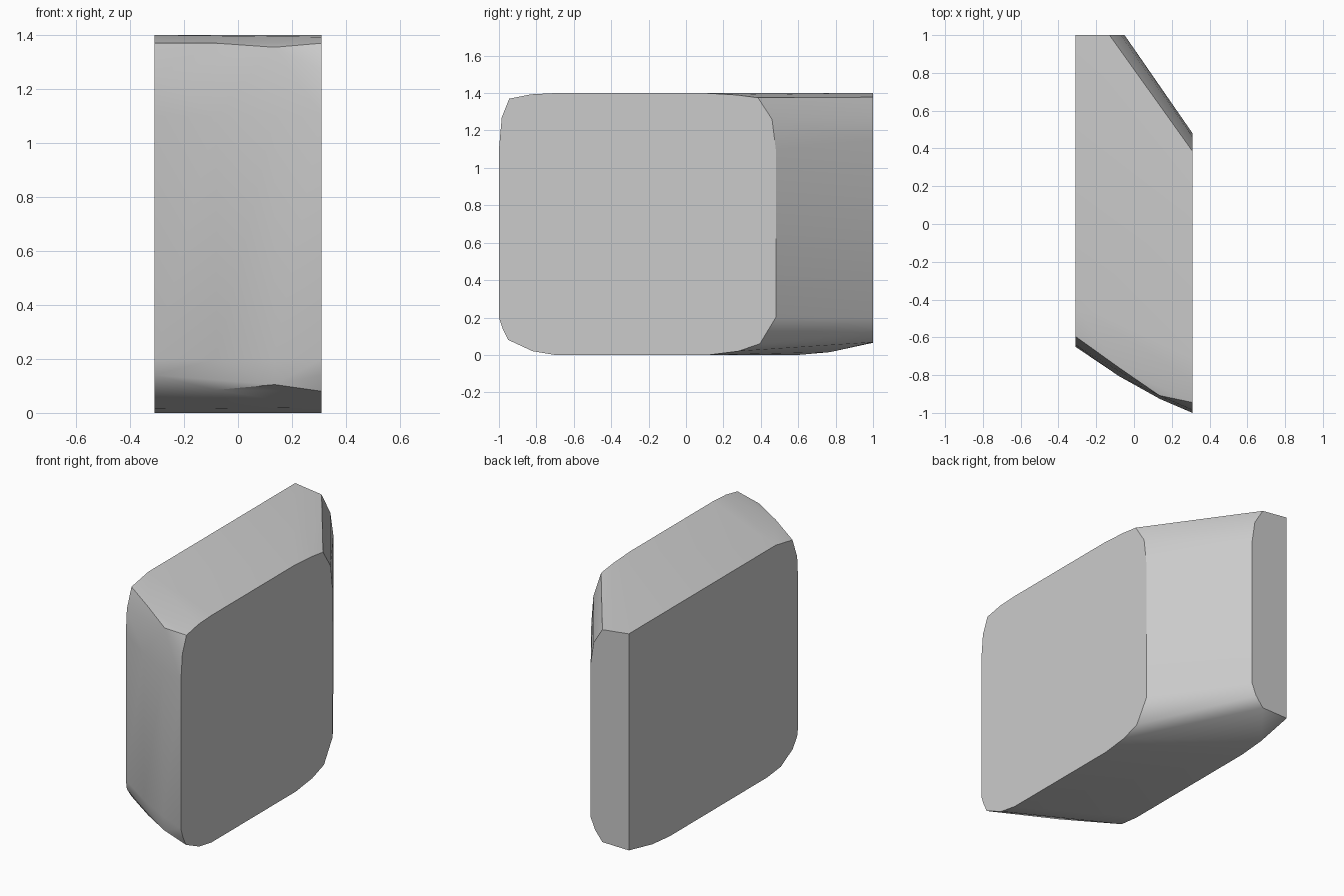
import bpy, bmesh, math

cube = bpy.data.objects.get("Cube")
if cube:
    bpy.data.objects.remove(cube, do_unlink=True)

# Plain grey finish
grey = bpy.data.materials.new("plain_grey")
grey.use_nodes = True
colour = (0.6, 0.6, 0.6, 1)
grey.diffuse_color = colour
grey.node_tree.nodes["Principled BSDF"].inputs["Base Color"].default_value = colour

# Side outlines as (y, z)
left_side = [(-1, .2), (-.98, .14), (-.95, .08), (-.82, .02), (-.7, 0), (.12, 0),
             (.28, .02), (.395, .06), (.48, .2), (.48, 1.1), (.46, 1.26),
             (.385, 1.375), (.27, 1.39), (.1, 1.4), (-.7, 1.4), (-.83, 1.393),
             (-.945, 1.37), (-.985, 1.27), (-1, 1.1)]
right_side = [(-.65, .2), (-.64, .14), (-.595, .078), (-.48, .015), (-.35, 0), (.6, 0),
              (.77, .015), (1, .065), (1, 1.4), (-.43, 1.4), (-.595, 1.37),
              (-.64, 1.25), (-.65, 1.1)]
# Narrow back end as (x, z)
back_end = [(-.13, .068), (-.08, .13), (-.05, .2), (-.05, 1.15), (-.07, 1.28), (-.13, 1.378)]
# Bowed front: x, face y, shoulder y, lower and upper shoulder heights
front_ribs = [(-.08, -.805, -.76, .085, 1.37), (.135, -.925, -.908, .105, 1.355)]

points = [(.31, y, z) for y, z in left_side]
points += [(-.31, y, z) for y, z in right_side]
points += [(x, 1, z) for x, z in back_end]
for x, face_y, shoulder_y, low, high in front_ribs:
    points += [(x, face_y, .2), (x, face_y, 1.1), (x, shoulder_y, low), (x, shoulder_y, high)]

# Skin the outlines into one closed convex block
bm = bmesh.new()
for p in points:
    bm.verts.new(p)
hull = bmesh.ops.convex_hull(bm, input=bm.verts[:])
loose = {v for v in bm.verts if not v.link_faces}
bmesh.ops.delete(bm, geom=list(loose), context='VERTS')
bmesh.ops.dissolve_limit(bm, angle_limit=math.radians(1), verts=bm.verts[:], edges=bm.edges[:])
bmesh.ops.recalc_face_normals(bm, faces=bm.faces[:])
mesh = bpy.data.meshes.new("slanted_block")
bm.to_mesh(mesh)
bm.free()
mesh.materials.append(grey)

block = bpy.data.objects.new("slanted_block", mesh)
bpy.context.collection.objects.link(block)
bpy.ops.object.select_all(action='DESELECT')
block.select_set(True)
bpy.context.view_layer.objects.active = block
bpy.ops.object.shade_smooth_by_angle(angle=math.radians(30))
